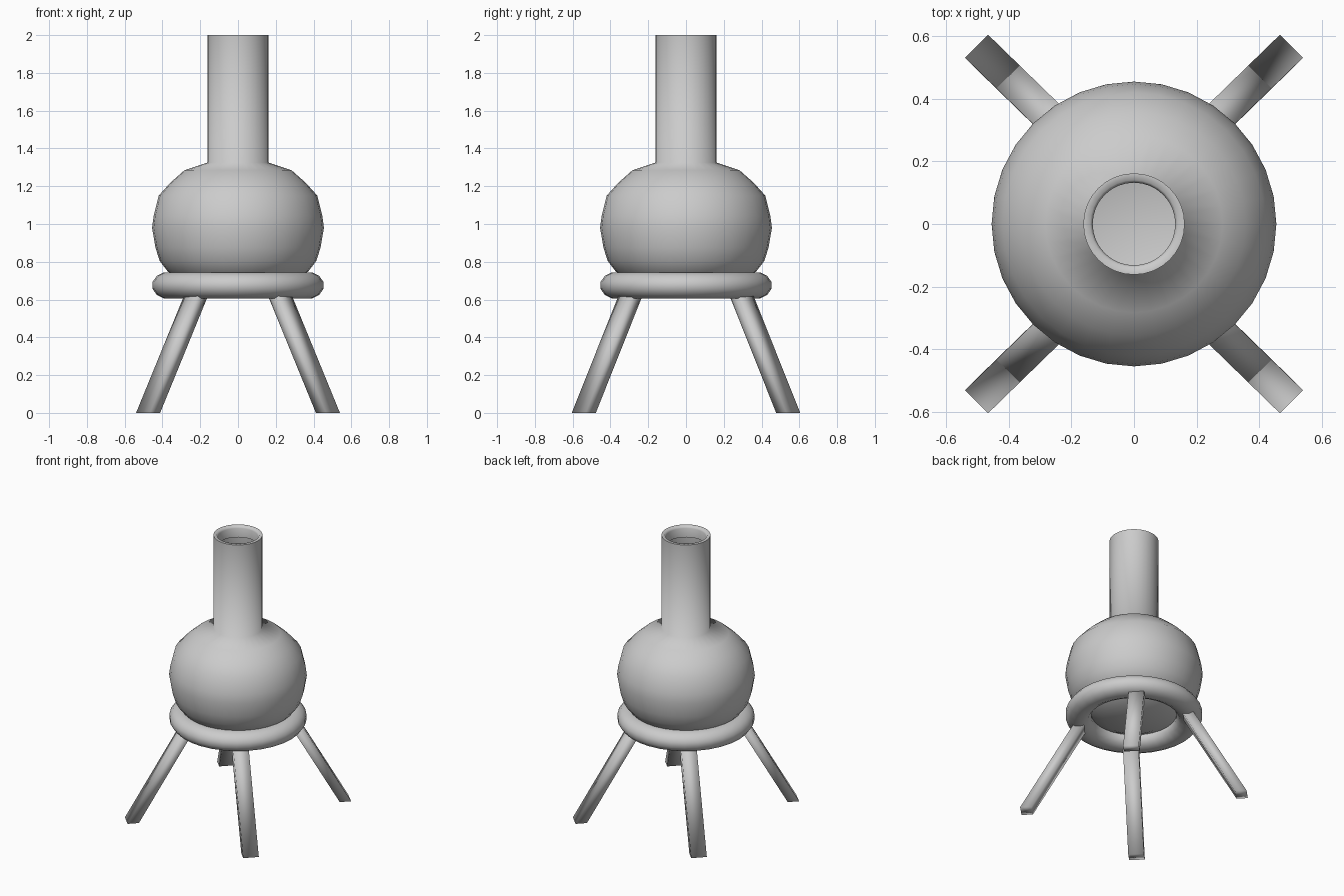
import bpy, bmesh, math
from mathutils import Vector

if "Cube" in bpy.data.objects:
    bpy.data.objects.remove(bpy.data.objects["Cube"])


def finish(bm, name, angle):
    bmesh.ops.remove_doubles(bm, verts=bm.verts, dist=1e-5)
    bmesh.ops.recalc_face_normals(bm, faces=bm.faces)
    mesh = bpy.data.meshes.new(name)
    bm.to_mesh(mesh)
    bm.free()
    obj = bpy.data.objects.new(name, mesh)
    bpy.context.collection.objects.link(obj)
    bpy.ops.object.select_all(action='DESELECT')
    obj.select_set(True)
    bpy.context.view_layer.objects.active = obj
    bpy.ops.object.shade_smooth_by_angle(angle=math.radians(angle))
    return obj


def lathe(name, profile, closed=False, steps=32, angle=80):
    bm = bmesh.new()
    pts = profile + profile[:1] if closed else profile
    verts = [bm.verts.new((r, 0, z)) for r, z in pts]
    edges = [bm.edges.new(pair) for pair in zip(verts, verts[1:])]
    bmesh.ops.spin(bm, geom=verts + edges, axis=(0, 0, 1), cent=(0, 0, 0),
                   angle=2 * math.pi, steps=steps, use_duplicate=False)
    return finish(bm, name, angle)


# Round fire bowl flowing into the chimney, with a short lip folded inside
lathe("bowl_and_chimney", [
    (0, 0.62), (0.2, 0.64), (0.30, 0.69), (0.373, 0.75), (0.415, 0.805),
    (0.437, 0.875), (0.455, 0.98), (0.447, 1.04), (0.42, 1.15),
    (0.357, 1.22), (0.283, 1.285), (0.162, 1.325), (0.162, 2.0),
    (0.14, 2.0), (0.132, 1.985), (0.132, 1.92)])

# Flattened support ring under the bowl
ring = [(0.368 + 0.087 * math.cos(a), 0.675 + 0.072 * math.sin(a))
        for a in (math.tau * (i + 0.5) / 12 for i in range(12))]
lathe("support_ring", ring, closed=True)


# Splayed square legs, one per corner
def leg(name, sx, sy):
    bm = bmesh.new()
    out = Vector((sx, sy, 0)).normalized() * 0.038
    side = Vector((-sy, sx, 0)).normalized() * 0.052
    rings = []
    for centre in ((0.476, 0.541, 0.0), (0.21, 0.282, 0.65)):
        c = Vector((sx * centre[0], sy * centre[1], centre[2]))
        rings.append([bm.verts.new(c + out * u + side * v)
                      for u, v in ((1, 1), (-1, 1), (-1, -1), (1, -1))])
    low, high = rings
    bm.faces.new(low)
    bm.faces.new(high)
    for i in range(4):
        j = (i + 1) % 4
        bm.faces.new((low[i], low[j], high[j], high[i]))
    return finish(bm, name, 180)


for front, sy in (("front", -1), ("back", 1)):
    for hand, sx in (("left", -1), ("right", 1)):
        leg(f"{front}_{hand}_leg", sx, sy)
